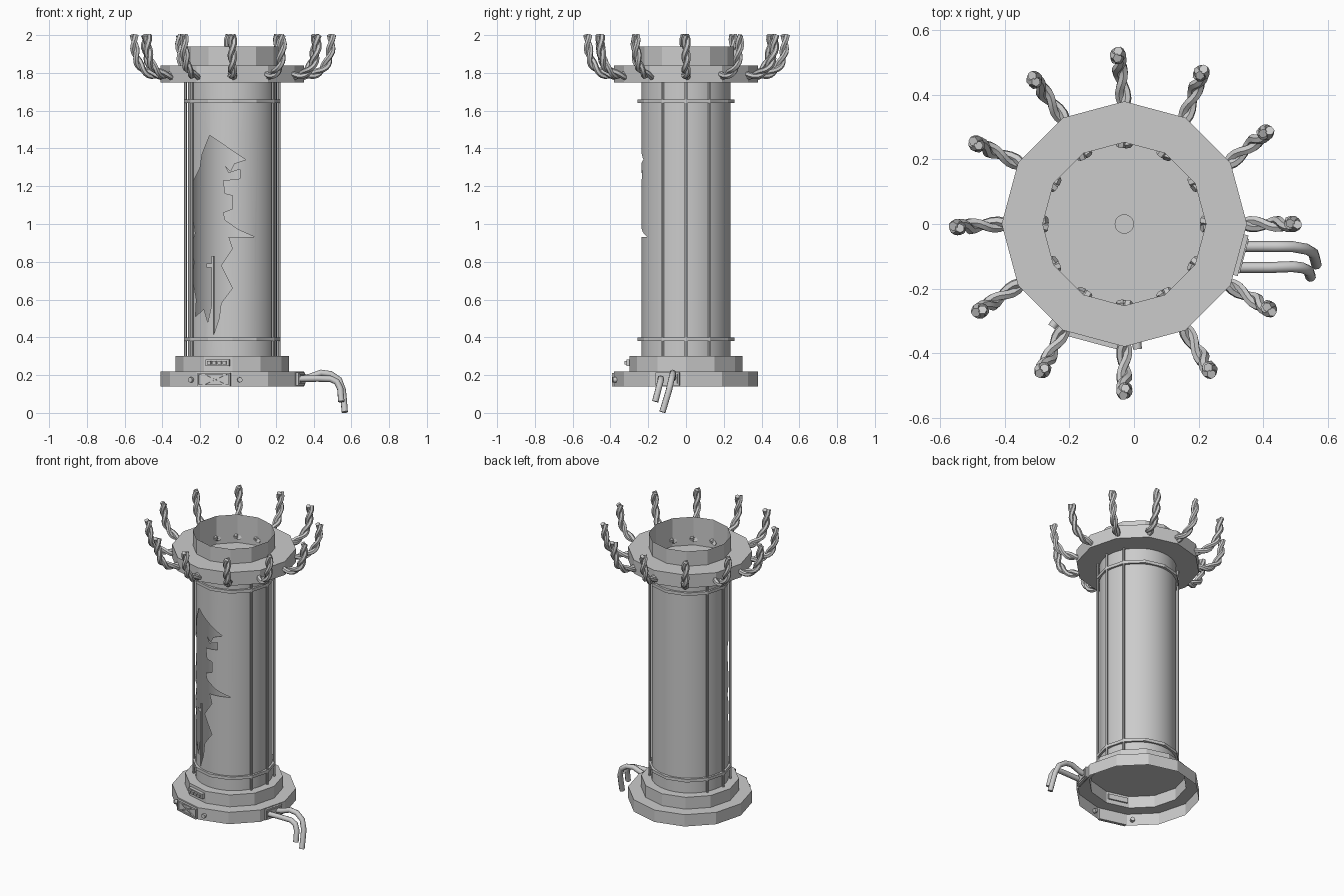
import bpy, bmesh
from math import sin, cos, pi, radians
from mathutils import Vector, Matrix
from mathutils.geometry import interpolate_bezier

if "Cube" in bpy.data.objects:
    bpy.data.objects.remove(bpy.data.objects["Cube"])

CX = -0.03  # axis of the column


def finish(name, bm, smooth=False):
    me = bpy.data.meshes.new(name)
    bmesh.ops.remove_doubles(bm, verts=bm.verts, dist=1e-5)
    bmesh.ops.recalc_face_normals(bm, faces=bm.faces)
    bm.to_mesh(me)
    bm.free()
    ob = bpy.data.objects.new(name, me)
    bpy.context.collection.objects.link(ob)
    if smooth:
        me.shade_smooth()
    return ob


def lathe(name, profile, n=12, closed=False, smooth=False):
    """Revolve (radius, z) points around the column axis."""
    bm = bmesh.new()
    rings = [[bm.verts.new((CX + r * cos(2 * pi * i / n), r * sin(2 * pi * i / n), z))
              for i in range(n)] for r, z in profile]
    pairs = list(zip(rings, rings[1:])) + ([(rings[-1], rings[0])] if closed else [])
    for a, b in pairs:
        for i in range(n):
            j = (i + 1) % n
            bm.faces.new((a[i], a[j], b[j], b[i]))
    return finish(name, bm, smooth)


def polar(az, r, z):
    a = radians(az)
    return Vector((CX + r * cos(a), r * sin(a), z))


def boxes(name, az, items):
    """Boxes on a facet: (radius, sideways, z, depth, width, height, tilt)."""
    bm = bmesh.new()
    rot = Matrix.Rotation(radians(az), 4, 'Z')
    for r, t, z, d, w, h, tilt in items:
        m = (Matrix.Translation((CX, 0, 0)) @ rot @ Matrix.Translation((r, t, z))
             @ Matrix.Rotation(tilt, 4, 'X') @ Matrix.Diagonal((d, w, h, 1)))
        r_ = bmesh.ops.create_cube(bm, size=1, matrix=m)
    me = bpy.data.meshes.new(name)
    bm.to_mesh(me)
    bm.free()
    ob = bpy.data.objects.new(name, me)
    bpy.context.collection.objects.link(ob)
    return ob


def tubes(name, paths, radius, res=1, kind='POLY'):
    """Round tubes along point lists, turned into one mesh."""
    cu = bpy.data.curves.new(name, 'CURVE')
    cu.dimensions = '3D'
    cu.bevel_depth, cu.bevel_resolution, cu.use_fill_caps = radius, res, True
    for pts in paths:
        sp = cu.splines.new('POLY')
        sp.points.add(len(pts) - 1)
        for p, co in zip(sp.points, pts):
            p.co = (*co, 1)
    ob = bpy.data.objects.new(name, cu)
    bpy.context.collection.objects.link(ob)
    bpy.ops.object.select_all(action='DESELECT')
    ob.select_set(True)
    bpy.context.view_layer.objects.active = ob
    bpy.ops.object.convert(target='MESH')
    bpy.ops.object.shade_smooth_by_angle(angle=radians(50))
    return ob


# stepped base, open underneath
lathe("base", [(0.38, 0.14), (0.38, 0.22), (0.30, 0.22), (0.30, 0.30), (0.0, 0.30)])

# collar and the open cup above it
lathe("collar", [(0.235, 1.75), (0.38, 1.75), (0.38, 1.84), (0.253, 1.84)])
lathe("cup", [(0.253, 1.94), (0.253, 1.75), (0.0, 1.75)])
lathe("cup_centre", [(0.03, 1.75), (0.03, 1.756), (0.0, 1.756)], 20)

# tube with a torn opening
tube = lathe("tube", [(0.236, 0.30), (0.236, 1.75), (0.231, 1.75), (0.231, 0.30)],
             48, closed=True)
outline = [(-.15, 1.47), (.04, 1.34), (-.02, 1.32), (-.04, 1.28), (-.07, 1.31), (-.05, 1.27),
           (.01, 1.29), (.01, 1.24), (-.08, 1.23), (-.07, 1.16), (-.03, 1.15), (-.03, 1.08),
           (-.08, 1.06), (-.07, 1.02), (.0, .97), (.09, .93), (-.05, .93), (-.03, .87),
           (-.09, .78), (-.03, .66), (-.09, .58), (-.10, .50), (-.13, .41), (-.14, .57),
           (-.16, .48), (-.18, .55), (-.225, .51), (-.22, .60), (-.24, .71), (-.23, .80),
           (-.25, .88), (-.225, .95), (-.245, 1.08), (-.25, 1.20), (-.22, 1.26), (-.20, 1.30),
           (-.19, 1.37)]
bm = bmesh.new()
front = bm.faces.new([bm.verts.new((x, -0.5, z)) for x, z in outline])
ext = bmesh.ops.extrude_face_region(bm, geom=[front])
bmesh.ops.translate(bm, vec=(0, 0.48, 0),
                    verts=[v for v in ext["geom"] if isinstance(v, bmesh.types.BMVert)])
cutter = finish("tear_cutter", bm)
cut = tube.modifiers.new("tear", 'BOOLEAN')
cut.object, cut.operation, cut.solver = cutter, 'DIFFERENCE', 'EXACT'
bpy.context.view_layer.objects.active = tube
tube.select_set(True)
bpy.ops.object.modifier_apply(modifier="tear")
bpy.data.objects.remove(cutter)
bpy.ops.object.shade_smooth_by_angle(angle=radians(30))

# thin strip standing in the opening
boxes("inner_strip", -117, [(0.225, 0, 0.62, 0.008, 0.012, 0.42, 0),
                            (0.225, -0.02, 0.78, 0.008, 0.035, 0.02, 0)])

# upright rods and the two bands holding them
tubes("upright_rods", [[polar(a, 0.248, 0.30), polar(a, 0.248, 1.75)]
                       for a in (-30, 0, 30, 150, 180, 210)], 0.008)
for label, z in (("lower_band", 0.39), ("upper_band", 1.65)):
    lathe(label, [(0.235, z - .01), (0.256, z - .01), (0.256, z + .01), (0.235, z + .01)],
          12, closed=True)

# front plate with crossed bars
plate = [(0.366, 0, 0.176, 0.012, 0.18, 0.07, 0)]
plate += [(0.374, 0, 0.176 + s * .031, 0.014, 0.18, 0.008, 0) for s in (-1, 1)]
plate += [(0.374, s * .086, 0.176, 0.014, 0.008, 0.07, 0) for s in (-1, 1)]
plate += [(0.373, 0, 0.176, 0.012, 0.15, 0.007, s * 0.42) for s in (-1, 1)]
boxes("front_plate", -105, plate)

# indicator strip on the upper step
boxes("indicator_strip", -105,
      [(0.295, 0, 0.265, 0.03, 0.13, 0.034, 0)] +
      [(0.313, -.042 + .028 * i, 0.265, 0.02, 0.02, 0.018, 0) for i in range(4)])

# round studs beside the front plate
tubes("studs", [[polar(a, 0.35, .175), polar(a, 0.39, .175)] for a in (-84, -125)], 0.014, 2)

# side plate with two drooping pipes
boxes("side_plate", -15, [(0.370, 0, 0.18, 0.022, 0.13, 0.07, 0),
                          (0.382, 0, 0.18, 0.006, 0.11, 0.05, 0)])
tubes("side_pipes", [
    [(.33, -.07, .18), (.38, -.07, .19), (.44, -.07, .212), (.49, -.07, .205),
     (.535, -.078, .175), (.555, -.09, .12), (.56, -.105, .07), (.565, -.125, .004)],
    [(.32, -.135, .18), (.42, -.135, .182), (.49, -.132, .18), (.523, -.136, .165),
     (.541, -.145, .13), (.547, -.163, .06)]], 0.017, 2)

# twisted cables: straight through the collar, then curling up
tips = [(.495, 0), (.41, .285), (.21, .47), (-.05, .525), (-.31, .45), (-.49, .25),
        (-.55, -.01), (-.48, -.27), (-.285, -.455), (-.03, -.52), (.235, -.455), (.42, -.265)]
for k, (tx, ty) in enumerate(tips):
    start, knee = polar(30 * k, 0.24, 1.79), polar(30 * k, 0.37, 1.785)
    tip = Vector((tx, ty, 2.0))
    low = knee.lerp(Vector((tx, ty, 1.785)), 0.8)
    pts = [start.lerp(knee, i / 7) for i in range(7)]
    pts += interpolate_bezier(knee, low, Vector((tx, ty, 1.86)), tip, 18)
    side = Vector((-sin(radians(30 * k)), cos(radians(30 * k)), 0))
    strands = []
    for phase in (0, pi):
        strand, dist = [], 0
        for i, p in enumerate(pts):
            a, b = pts[max(i - 1, 0)], pts[min(i + 1, len(pts) - 1)]
            dist += (p - a).length
            up = (b - a).normalized().cross(side)
            t = phase + dist * 2 * pi / 0.16
            strand.append(p + 0.011 * (side * cos(t) + up * sin(t)))
        strand[-1].z = 2.0
        strands.append(strand)
    tubes("twisted_cable_%d" % (k + 1), strands, 0.015, 1)
